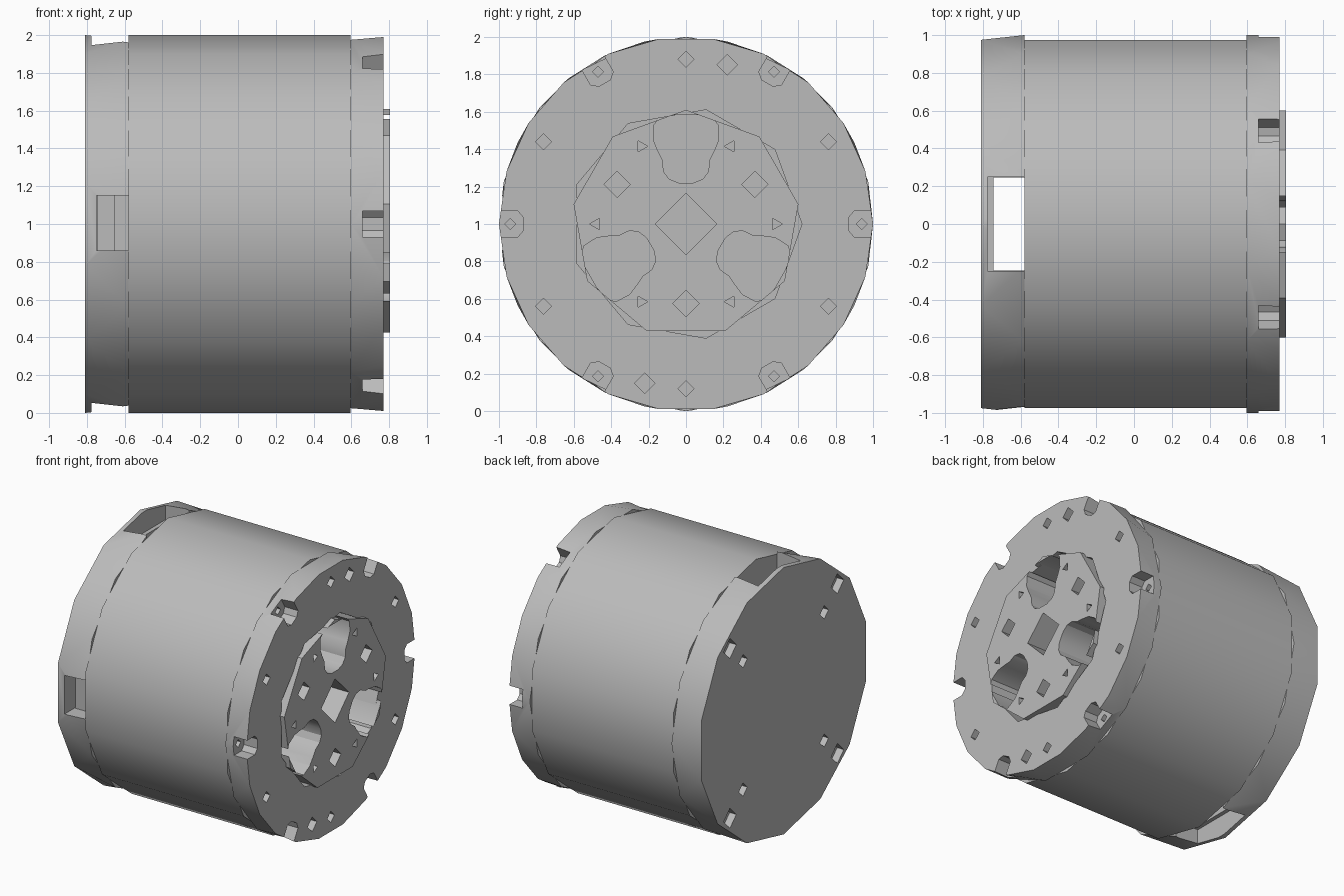
import bpy, bmesh, math
from math import cos, sin, pi

cube = bpy.data.objects.get("Cube")
if cube:
    bpy.data.objects.remove(cube, do_unlink=True)

grey = bpy.data.materials.new("plain_grey")
grey.use_nodes = True
grey.diffuse_color = (0.5, 0.5, 0.5, 1)
grey.node_tree.nodes["Principled BSDF"].inputs["Base Color"].default_value = (0.5, 0.5, 0.5, 1)

AXIS_Z = 1.0


def ring(n, r, start=0.0, cy=0.0, cz=0.0):
    """Regular polygon in the y-z plane, measured from the main axis."""
    return [(cy + r * cos(start + 2 * pi * i / n), cz + r * sin(start + 2 * pi * i / n)) for i in range(n)]


def turn(points, a):
    return [(r * cos(a) - t * sin(a), r * sin(a) + t * cos(a)) for r, t in points]


def box(y0, y1, z0, z1):
    return [(y0, z0), (y1, z0), (y1, z1), (y0, z1)]


def polar_hole(r, a, size, spin=0.0):
    return ring(4, size, spin, r * cos(a), r * sin(a))


def prism(bm, points, x0, x1):
    a = [bm.verts.new((x0, y, z + AXIS_Z)) for y, z in points]
    b = [bm.verts.new((x1, y, z + AXIS_Z)) for y, z in points]
    faces = [bm.faces.new(a), bm.faces.new(b[::-1])]
    for i in range(len(a)):
        j = (i + 1) % len(a)
        faces.append(bm.faces.new((a[i], b[i], b[j], a[j])))
    bmesh.ops.recalc_face_normals(bm, faces=faces)


def loft(bm, *sections):
    """Convex body through polygon sections along x."""
    verts = [bm.verts.new((x, y, z + AXIS_Z)) for x, pts in sections for y, z in pts]
    bmesh.ops.convex_hull(bm, input=verts)
    bmesh.ops.dissolve_limit(bm, angle_limit=0.01, verts=bm.verts[:], edges=bm.edges[:])
    bmesh.ops.recalc_face_normals(bm, faces=bm.faces[:])


def make(name, bm):
    me = bpy.data.meshes.new(name)
    bm.to_mesh(me)
    bm.free()
    me.materials.append(grey)
    ob = bpy.data.objects.new(name, me)
    bpy.context.collection.objects.link(ob)
    return ob


def carve(ob, cuts):
    """Subtract prisms given as (points, x0, x1)."""
    bm = bmesh.new()
    for cut in cuts:
        prism(bm, *cut)
    cutter = make("cutter", bm)
    cutter.hide_render = True
    mod = ob.modifiers.new("cut", 'BOOLEAN')
    mod.operation, mod.solver, mod.use_self = 'DIFFERENCE', 'EXACT', True
    mod.object = cutter
    deps = bpy.context.evaluated_depsgraph_get()
    ob.data = bpy.data.meshes.new_from_object(ob.evaluated_get(deps))
    ob.modifiers.clear()
    bpy.data.objects.remove(cutter, do_unlink=True)


def smooth(ob):
    bpy.ops.object.select_all(action='DESELECT')
    ob.select_set(True)
    bpy.context.view_layer.objects.active = ob
    bpy.ops.object.shade_smooth_by_angle(angle=math.radians(30))


sixths = [i * pi / 3 for i in range(6)]
diagonals = [pi / 4 + i * pi / 2 for i in range(4)]
bore = ring(9, 0.62)

# Main housing barrel
bm = bmesh.new()
prism(bm, ring(14, 1, pi / 2), -0.58, 0.595)
housing = make("housing", bm)
carve(housing, [(bore, 0.25, 0.7)])

# Front cap with screw notches and small square holes
bm = bmesh.new()
loft(bm, (0.595, ring(14, 1)), (0.77, ring(22, 1)))
front_cap = make("front_cap", bm)
notch = [(1.1, -0.07), (0.9, -0.07), (0.87, -0.035), (0.87, 0.035), (0.9, 0.07), (1.1, 0.07)]
cuts = [(bore, 0.5, 0.9)]
for a in sixths:
    cuts.append((turn(notch, a), 0.66, 0.9))
    cuts.append((polar_hole(0.94, a, 0.03), 0.61, 0.7))
for a in (30, 150, 210, 330, 90, 270, 75.5, 255.5):
    size = 0.055 if a in (75.5, 255.5) else 0.043
    cuts.append((polar_hole(0.88, math.radians(a), size), 0.69, 0.9))
carve(front_cap, cuts)

# Output hub with three large openings and square sockets
bm = bmesh.new()
prism(bm, ring(9, 0.61, pi / 2), 0.25, 0.805)
hub = make("output_hub", bm)
half = [(0.22, 0.04), (0.24, 0.09), (0.28, 0.12), (0.34, 0.125), (0.39, 0.15),
        (0.45, 0.175), (0.53, 0.172), (0.565, 0.14), (0.582, 0.07)]
opening = half + [(r, -t) for r, t in reversed(half)]
cuts = [(ring(4, 0.165), 0.6, 0.9)]
for i in range(3):
    a = pi / 2 + i * 2 * pi / 3
    cuts.append((turn(opening, a), 0.35, 0.9))
    cuts.append((polar_hole(0.425, a + pi / 3, 0.07), 0.68, 0.9))
for a in sixths:
    cuts.append((ring(3, 0.035, a, 0.48 * cos(a), 0.48 * sin(a)), 0.74, 0.9))
carve(hub, cuts)

# Hollow rear cap with cable slots and screw pockets
bm = bmesh.new()
loft(bm, (-0.81, ring(14, 1, pi / 2)), (-0.58, ring(14, 1)))
rear_cap = make("rear_cap", bm)
cuts = [(ring(28, 0.88), -0.745, -0.5),
        (box(-0.25, 0.25, 0.84, 1.1), -0.775, -0.5),
        (box(-0.25, 0.25, -1.1, -0.84), -0.775, -0.5),
        (box(-1.1, -0.8, -0.14, 0.15), -0.75, -0.5)]
for a in diagonals:
    cuts.append((polar_hole(0.9, a, 0.075, pi / 4 + a), -0.9, -0.755))
    cuts.append((polar_hole(0.68, a, 0.05), -0.9, -0.755))
carve(rear_cap, cuts)

# Connector behind the front slot
connector = []
for name, x0, x1, y0 in (("connector_body", -0.745, -0.65, -0.86), ("connector_step", -0.65, -0.58, -0.84)):
    bm = bmesh.new()
    prism(bm, box(y0, -0.6, -0.16, 0.17), x0, x1)
    connector.append(make(name, bm))

for ob in [housing, front_cap, hub, rear_cap] + connector:
    smooth(ob)
